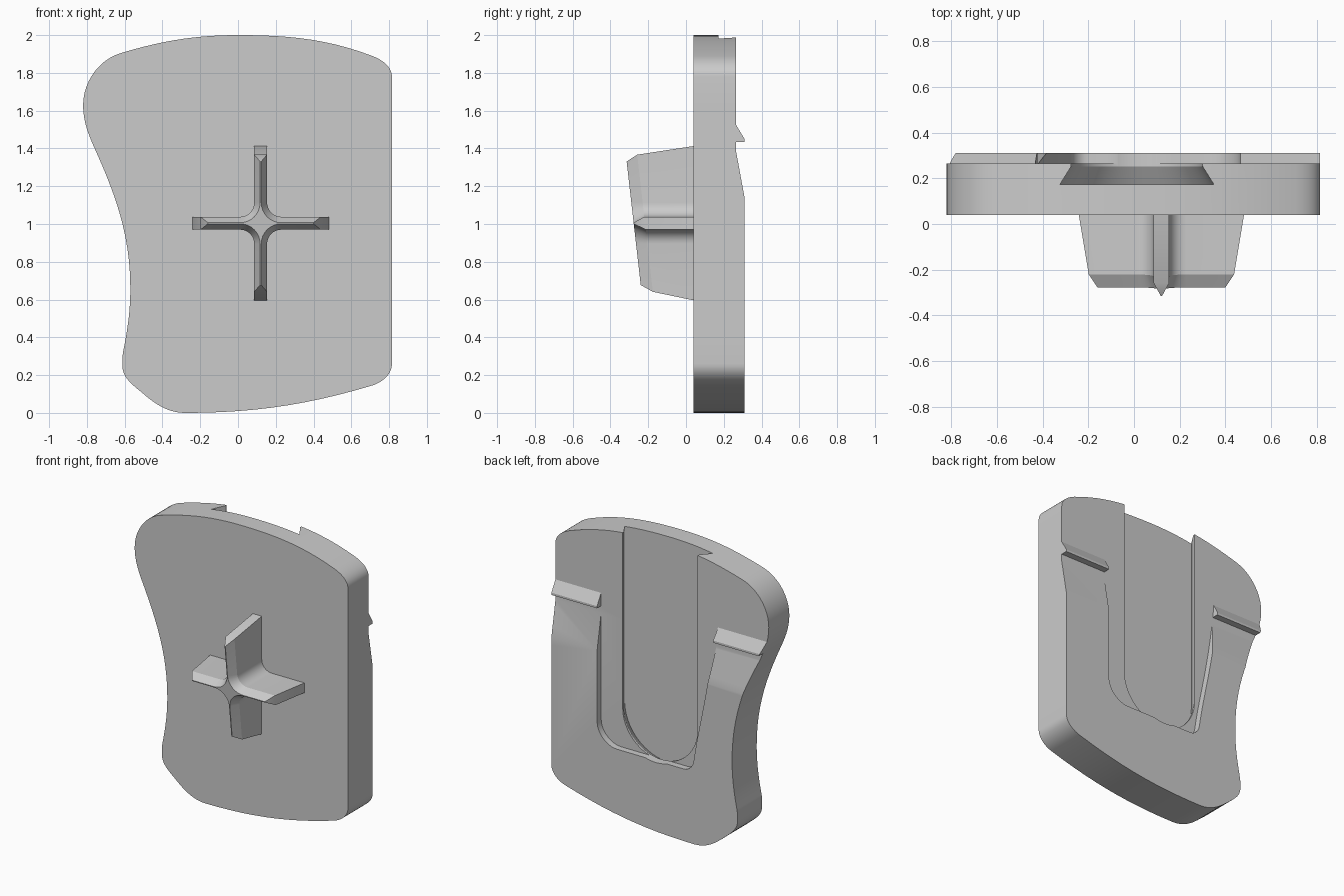
import bpy, bmesh, math
from mathutils import Vector
from mathutils.geometry import interpolate_bezier

cube = bpy.data.objects.get("Cube")
if cube:
    bpy.data.objects.remove(cube)


def loft(name, loops):
    """Solid skinned through loops of matching length, capped at both ends."""
    bm = bmesh.new()
    rings = [[bm.verts.new(p) for p in loop] for loop in loops]
    n = len(rings[0])
    for a, b in zip(rings, rings[1:]):
        for i in range(n):
            j = (i + 1) % n
            bm.faces.new((a[i], a[j], b[j], b[i]))
    bm.faces.new(rings[0])
    bm.faces.new(rings[-1])
    bmesh.ops.recalc_face_normals(bm, faces=bm.faces)
    mesh = bpy.data.meshes.new(name)
    bm.to_mesh(mesh)
    bm.free()
    obj = bpy.data.objects.new(name, mesh)
    bpy.context.collection.objects.link(obj)
    return obj


def at_y(points, y):
    return [(x, y, z) for x, z in points]


def smooth_path(anchors, steps, closed):
    """Curve through anchors given as (x, z, direction x, direction z)."""
    path = []
    following = anchors[1:] + (anchors[:1] if closed else [])
    for a, b in zip(anchors, following):
        p, q = Vector(a[:2]), Vector(b[:2])
        reach = (q - p).length * 0.36
        h1 = p + Vector(a[2:]).normalized() * reach
        h2 = q - Vector(b[2:]).normalized() * reach
        path += [tuple(v[:2]) for v in interpolate_bezier(p, h1, h2, q, steps)[:-1]]
    if not closed:
        path.append(anchors[-1][:2])
    return path


def activate(obj):
    bpy.ops.object.select_all(action='DESELECT')
    obj.select_set(True)
    bpy.context.view_layer.objects.active = obj


def boolean(obj, cutter, operation):
    cutter.hide_render = True
    mod = obj.modifiers.new(cutter.name, 'BOOLEAN')
    mod.operation, mod.solver, mod.object = operation, 'EXACT', cutter
    activate(obj)
    bpy.ops.object.modifier_apply(modifier=mod.name)
    bpy.data.objects.remove(cutter)


# Plate outline: straight on one side, waisted on the other
outline = smooth_path([
    (0.815, 1.78, 0, 1), (0.71, 1.89, -1, 0.38), (0, 2, -1, 0),
    (-0.62, 1.905, -1, -0.3), (-0.82, 1.63, 0, -1), (-0.75, 1.38, 0.45, -1),
    (-0.57, 0.66, 0, -1), (-0.607, 0.33, -0.2, -1), (-0.612, 0.25, 0, -1),
    (-0.5, 0.1, 0.7, -0.6), (-0.28, 0, 1, 0), (0.71, 0.145, 1, 0.3),
    (0.815, 0.26, 0, 1)], 12, True)
plate = loft("plate", [at_y(outline, 0.04), at_y(outline, 0.4)])

# Side profile: thick lower part, ramp, and catch ridge
profile = [(0, -0.1), (0.31, -0.1), (0.31, 1.14), (0.265, 1.385), (0.265, 1.435),
           (0.31, 1.435), (0.31, 1.45), (0.265, 1.525), (0.265, 2.1), (0, 2.1)]
boolean(plate, loft("side_profile", [[(x, y, z) for y, z in profile] for x in (-1, 1)]),
        'INTERSECT')

# Wide shallow pocket, open at the top
pocket = smooth_path([
    (0.465, 0.65, 0, -1), (0.315, 0.5, -1, 0), (-0.2, 0.5, -1, 0),
    (-0.275, 0.57, -0.15, 1), (-0.37, 1.07, -0.18, 1), (-0.43, 1.5, -0.1, 1)], 8, False)
pocket += [(-0.43, 2.1), (0.465, 2.1)]
boolean(plate, loft("pocket_cutter", [at_y(pocket, y) for y in (0.265, 0.5)]), 'DIFFERENCE')


# Undercut slide slot with a round lower end
def u_shape(radius, y, cx=0.0125, cz=0.775, steps=32):
    arc = [math.pi * (1 + i / steps) for i in range(steps + 1)]
    pts = [(cx + radius * math.cos(t), cz + radius * math.sin(t)) for t in arc]
    return at_y(pts + [(cx + radius, 2.1), (cx - radius, 2.1)], y)


boolean(plate, loft("slot_cutter", [u_shape(0.3375, 0.172), u_shape(0.2875, 0.252),
                                    u_shape(0.2875, 0.5)]), 'DIFFERENCE')


# Cross-shaped stem with filleted inner corners and a ridged, sloping front
def cross_loop(half, reach_x, reach_z, y, slope, fillet_centre=0.109, steps=8):
    radius = fillet_centre - half
    turns = [math.pi / 2 * i / steps for i in range(steps + 1)]
    quarter = [(reach_x, half)]
    quarter += [(fillet_centre - radius * math.sin(t), fillet_centre - radius * math.cos(t))
                for t in turns]
    quarter += [(half, reach_z)]
    loop = []
    for sx, sz in ((1, 1), (-1, 1), (-1, -1), (1, -1)):
        pts = quarter if sx == sz else quarter[::-1]
        loop += [(0.12 + sx * x, y - slope * sz * z, 1.004 + sz * z) for x, z in pts]
    return loop


stem = loft("cross_stem", [cross_loop(0.034, 0.363, 0.41, 0.05, 0),
                           cross_loop(0.034, 0.318, 0.363, -0.217, 0.114),
                           cross_loop(0.003, 0.28, 0.327, -0.277, 0.114)])

for part in (plate, stem):
    activate(part)
    bpy.ops.object.shade_smooth_by_angle(angle=math.radians(25))
